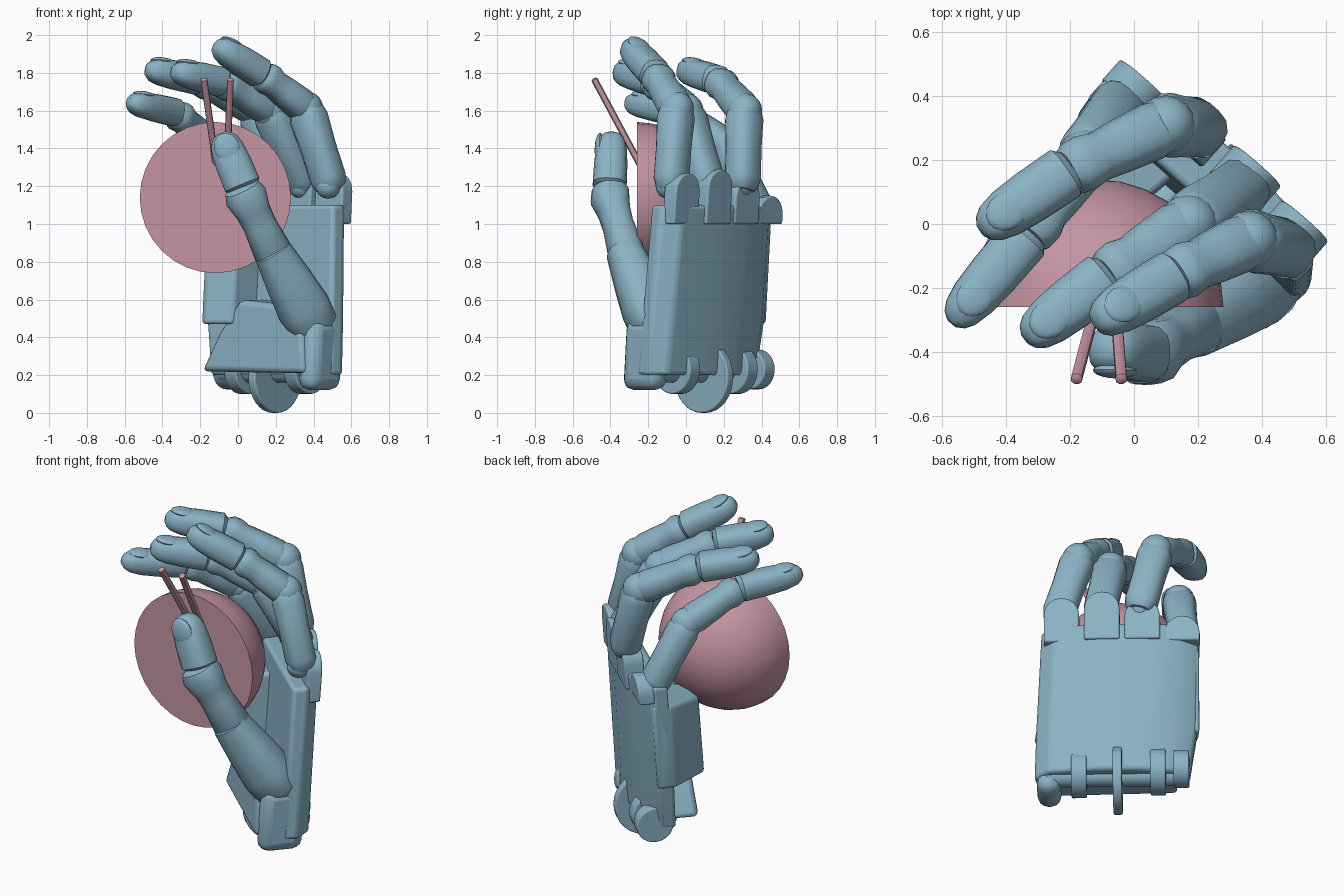
import bpy, bmesh, math
from mathutils import Vector, Matrix

if "Cube" in bpy.data.objects:
    bpy.data.objects.remove(bpy.data.objects["Cube"])

# Palm frame: D runs across the knuckles, N points out of the back of the hand
D = Vector((-.75, .66, 0))
N = Vector((.66, .75, 0))


def at(d, n, z):
    return D * d + N * (n + .07 * (z - 1.2)) + Vector((0, 0, z))


def material(name, colour):
    m = bpy.data.materials.new(name)
    m.diffuse_color = (*colour, 1)
    m.use_nodes = True
    m.node_tree.nodes["Principled BSDF"].inputs["Base Color"].default_value = m.diffuse_color
    return m


BLUE = material("hand_blue", (.26, .45, .56))
PINK = material("bowl_pink", (.56, .3, .37))


def finish(name, bm, mat, bevel=0, angle=35):
    bmesh.ops.recalc_face_normals(bm, faces=bm.faces)
    me = bpy.data.meshes.new(name)
    bm.to_mesh(me)
    bm.free()
    ob = bpy.data.objects.new(name, me)
    bpy.context.collection.objects.link(ob)
    me.materials.append(mat)
    bpy.ops.object.select_all(action='DESELECT')
    ob.select_set(True)
    bpy.context.view_layer.objects.active = ob
    bpy.ops.object.shade_smooth_by_angle(angle=math.radians(angle))
    if bevel:
        b = ob.modifiers.new("bevel", 'BEVEL')
        b.width, b.segments, b.limit_method = bevel, 3, 'ANGLE'
    return ob


def loft(name, loops, bevel=.03):
    """Skin over equal-length loops of points, closed at both ends."""
    bm = bmesh.new()
    loops = [[bm.verts.new(p) for p in loop] for loop in loops]
    for A, B in zip(loops, loops[1:]):
        for i in range(len(A)):
            j = (i + 1) % len(A)
            bm.faces.new((A[i], A[j], B[j], B[i]))
    bm.faces.new(loops[0])
    bm.faces.new(loops[-1])
    return finish(name, bm, BLUE, bevel)


def prism(name, outline, n0, n1, bevel=.03):
    """Outline in (d, z), given thickness along N."""
    return loft(name, [[at(d, n, z) for d, z in outline] for n in (n0, n1)], bevel)


def limb(name, p0, p1, r, profile, up=(0, 0, 1), flat=.92, sides=16, mat=BLUE):
    """Squarish lathe from p0 to p1; profile holds (fraction along, radius factor)."""
    p0, p1 = Vector(p0), Vector(p1)
    ax = (p1 - p0).normalized()
    side = ax.cross(Vector(up)).normalized()
    top = side.cross(ax)
    bm = bmesh.new()
    rings = []
    for t, f in profile:
        ring = []
        for k in range(sides):
            a = 2 * math.pi * (k + .5) / sides
            c, s = math.cos(a), math.sin(a)
            q = r * f / (abs(c) ** 2.8 + abs(s) ** 2.8) ** (1 / 2.8)
            ring.append(bm.verts.new(p0.lerp(p1, t) + side * c * q + top * s * q * flat))
        rings.append(ring)
    for A, B in zip(rings, rings[1:]):
        for k in range(sides):
            j = (k + 1) % sides
            bm.faces.new((A[k], A[j], B[j], B[k]))
    bm.faces.new(rings[0])
    bm.faces.new(rings[-1])
    return finish(name, bm, mat)


def ball(name, p, scale, axes=None, mat=BLUE):
    bm = bmesh.new()
    m = Matrix.Translation(Vector(p))
    if axes:
        m = m @ Matrix(axes).transposed().to_4x4()
    bmesh.ops.create_uvsphere(bm, u_segments=16, v_segments=10, radius=1,
                              matrix=m @ Matrix.Diagonal((*scale, 1)))
    return finish(name, bm, mat)


def disc(name, d, n, z, r, width):
    bm = bmesh.new()
    rot = D.to_track_quat('Z', 'Y').to_matrix().to_4x4()
    pos = D * d + N * n + Vector((0, 0, z))
    bmesh.ops.create_cone(bm, cap_ends=True, segments=32, radius1=r, radius2=r,
                          depth=width, matrix=Matrix.Translation(pos) @ rot)
    return finish(name, bm, BLUE, .008)


def fingertip(name, p0, p1, r, up):
    limb(name, p0, p1, r, TIP, up)
    ax = (Vector(p1) - Vector(p0)).normalized()
    side = ax.cross(Vector(up)).normalized()
    top = side.cross(ax)
    ball(name + "_nail", Vector(p0).lerp(Vector(p1), .72) + top * r * .66,
         (r * .7, r * .85, r * .25), [side, ax, top])


BONE = [(-.06, .62), (0, .84), (.1, .98), (.5, .97), (.88, 1.04), (1, .9), (1.08, .6)]
MID = [(-.1, .6), (0, .9), (.15, 1.02), (.5, .95), (.72, .88), (.85, 1), (.96, .95), (1.04, .7)]
TIP = [(0, .75), (.06, 1), (.45, .98), (.72, .9), (.88, .74), (.96, .52), (1, .25)]

# Palm: back plate with chamfered edges, heel block, little-finger pad
section = [(-.5, .2), (-.51, .28), (-.43, .36), (-.17, .385), (.06, .385), (.27, .36),
           (.37, .29), (.37, .2)]
loft("palm_plate", [[at(d * w - s, n, z) for d, n in section]
                    for z, w, s in ((.2, .98, .05), (.5, 1.02, .02), (1.1, 1, 0))], .02)
prism("palm_heel", [(-.48, .21), (.25, .22), (.14, .42), (0, .6), (-.44, .56)], .05, .24)
pad = [(.37, .3), (.36, .19), (.2, -.01), (.03, .04), (.0, .25)]
loft("palm_pad", [[at(d, n, z - .15 * (n - .2) * k) for d, n in pad]
                  for z, k in ((.47, 0), (.97, -1))], .02)

# Knuckle lugs, flush with the plate
for name, d, top, n in (("index", -.395, 1.27, .365), ("middle", -.17, 1.29, .395),
                        ("ring", .055, 1.24, .395), ("little", .275, 1.15, .37)):
    w = .098
    arc = [(d + w * math.cos(a * math.pi / 8), top - w + w * math.sin(a * math.pi / 8))
           for a in range(9)]
    prism(name + "_knuckle", [(d + w, 1.0), *arc, (d - w, 1.0)], .28, n, .01)

# Wrist hinge: pin, rounded index-side block, lugs and the large centre disc
disc("wrist_pin", -.1, .2, .22, .06, .76)
prism("wrist_block", [(-.535, .12), (-.4, .12), (-.4, .5), (-.535, .5)], .07, .32, .06)
for i, (d, n, r) in enumerate(((-.3, .2, .13), (.14, .22, .13), (.27, .25, .105))):
    disc(f"wrist_lug_{i + 1}", d, n, .23, r, .085)
disc("wrist_disc", -.085, .2, .19, .19, .05)

# Fingers: base, middle joint, end joint, tip
fingers = {
    "index": ((.49, -.08, 1.2), (.36, -.05, 1.61), (.13, -.16, 1.79), (-.12, -.31, 1.95), .094),
    "middle": ((.35, .12, 1.2), (.17, .0, 1.6), (-.08, -.16, 1.75), (-.34, -.36, 1.81), .095),
    "ring": ((.21, .3, 1.2), (.1, .31, 1.6), (-.2, .17, 1.76), (-.48, -.02, 1.82), .095),
    "little": ((-.04, .38, 1.07), (-.15, .21, 1.42), (-.33, -.03, 1.59), (-.57, -.31, 1.645), .09),
}
for name, (a, b, c, e, r) in fingers.items():
    up = (.3, .3, 1)
    limb(name + "_lower_segment", a, b, r, BONE, N)
    ball(name + "_base_joint", Vector(a) - N * .02, (r * .7,) * 3)
    ball(name + "_middle_joint", b, (r * .98,) * 3)
    limb(name + "_middle_segment", b, c, r * .93, MID, up)
    fingertip(name + "_tip", c, e, r * .9, up)

# Thumb
limb("thumb_lower_segment", (.4, -.17, .46), (.18, -.33, .86), .135,
     [(-.16, .35), (-.08, .75), (.03, 1), (.25, 1.04), (.6, .92), (1, .74), (1.05, .5)], (0, -1, .3))
limb("thumb_middle_segment", (.2, -.31, .82), (.03, -.41, 1.17), .11,
     [(0, .75), (.1, .92), (.5, .8), (.7, .84), (.93, 1.02), (1.06, .85), (1.12, .5)], (0, -1, .3))
fingertip("thumb_tip", (.03, -.405, 1.19), (-.09, -.39, 1.48), .098, (0, -1, 0))

# Bowl: half ball with flat face to the front
bm = bmesh.new()
bmesh.ops.create_uvsphere(bm, u_segments=32, v_segments=16, radius=.4,
                          matrix=Matrix.Translation((-.12, -.26, 1.14))
                          @ Matrix.Rotation(math.pi / 2, 4, 'X'))
bmesh.ops.bisect_plane(bm, geom=bm.verts[:] + bm.edges[:] + bm.faces[:], dist=1e-4,
                       plane_co=(0, -.26, 0), plane_no=(0, -1, 0), clear_outer=True)
bmesh.ops.holes_fill(bm, edges=[e for e in bm.edges if e.is_boundary])
finish("bowl", bm, PINK)

# Sticks
for side, x0, x1 in (("left", -.18, -.11), ("right", -.04, -.06)):
    limb("stick_" + side, (x0, -.485, 1.765), (x1, -.22, 1.27), .018,
         [(-.01, .5), (0, 1), (1, 1)], (1, 0, 0), 1, 10, PINK)
